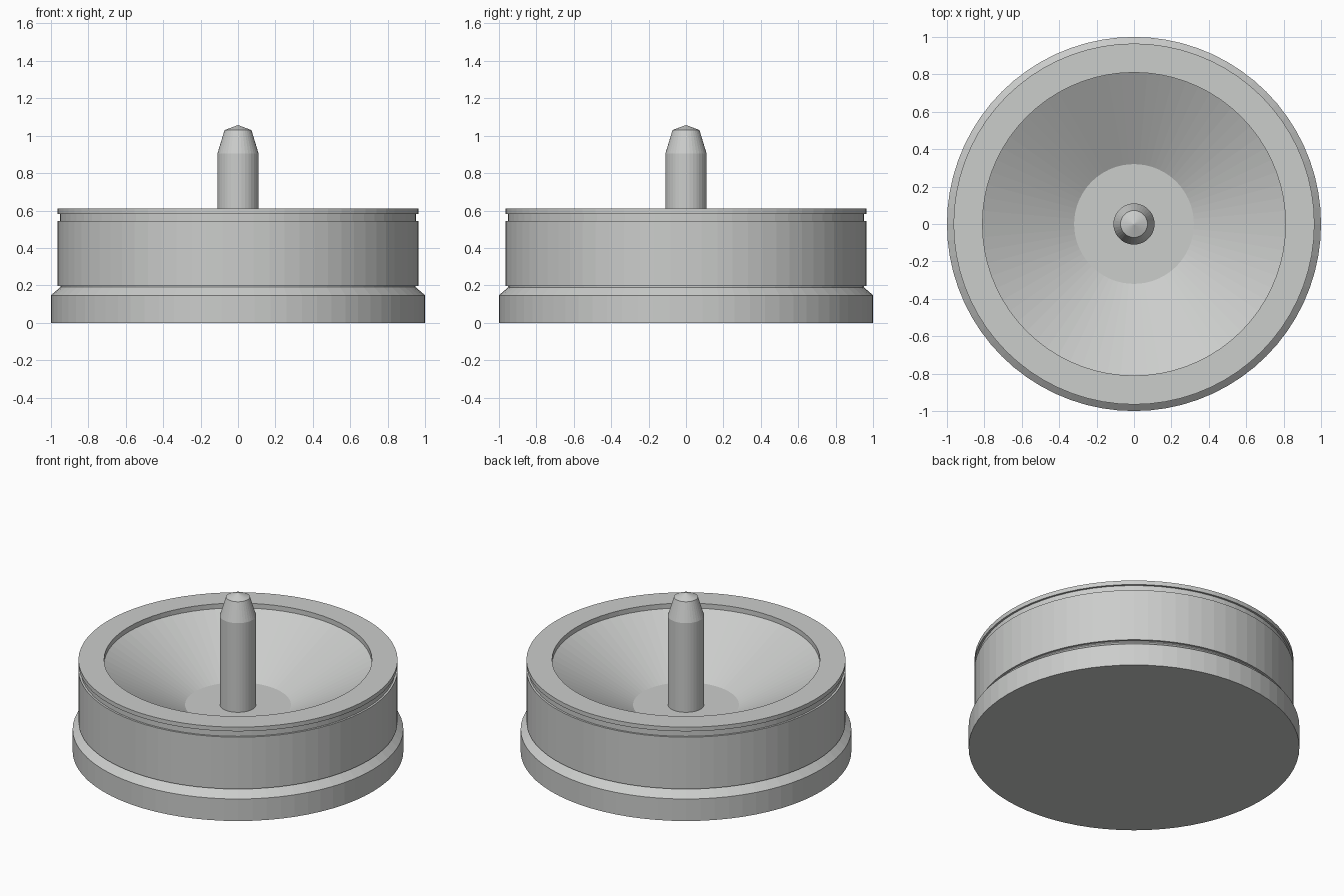
import bpy, bmesh, math

cube = bpy.data.objects.get("Cube")
if cube:
    bpy.data.objects.remove(cube, do_unlink=True)

grey = bpy.data.materials.new("light_grey")
grey.use_nodes = True
colour = (0.60, 0.61, 0.60, 1)
grey.diffuse_color = colour
grey.node_tree.nodes["Principled BSDF"].inputs["Base Color"].default_value = colour


def lathe(name, profile, sides):
    """Spin a (radius, height) profile around z; ends on the axis close it."""
    bm = bmesh.new()
    verts = [bm.verts.new((r, 0, z)) for r, z in profile]
    edges = [bm.edges.new(pair) for pair in zip(verts, verts[1:])]
    bmesh.ops.spin(bm, geom=verts + edges, cent=(0, 0, 0), axis=(0, 0, 1),
                   angle=math.tau, steps=sides, use_duplicate=False)
    bmesh.ops.remove_doubles(bm, verts=bm.verts, dist=0.0005)
    bmesh.ops.recalc_face_normals(bm, faces=bm.faces)
    mesh = bpy.data.meshes.new(name)
    bm.to_mesh(mesh)
    bm.free()
    mesh.materials.append(grey)
    obj = bpy.data.objects.new(name, mesh)
    bpy.context.collection.objects.link(obj)
    return obj


# Bowl: foot flange, undercut, wall, rim groove, inner lip, sloped inside, floor
lathe("bowl", [
    (0, 0), (1, 0), (1, 0.147),
    (0.95, 0.19), (0.95, 0.197), (0.965, 0.197),
    (0.965, 0.543), (0.952, 0.543), (0.952, 0.582), (0.965, 0.582),
    (0.965, 0.61), (0.81, 0.61), (0.81, 0.578),
    (0.32, 0.31), (0, 0.31),
], 72)

# Centre pin with tapered shoulder and pointed tip
lathe("centre_pin", [
    (0, 0.30), (0.11, 0.30), (0.11, 0.905), (0.072, 1.03), (0, 1.057),
], 36)
